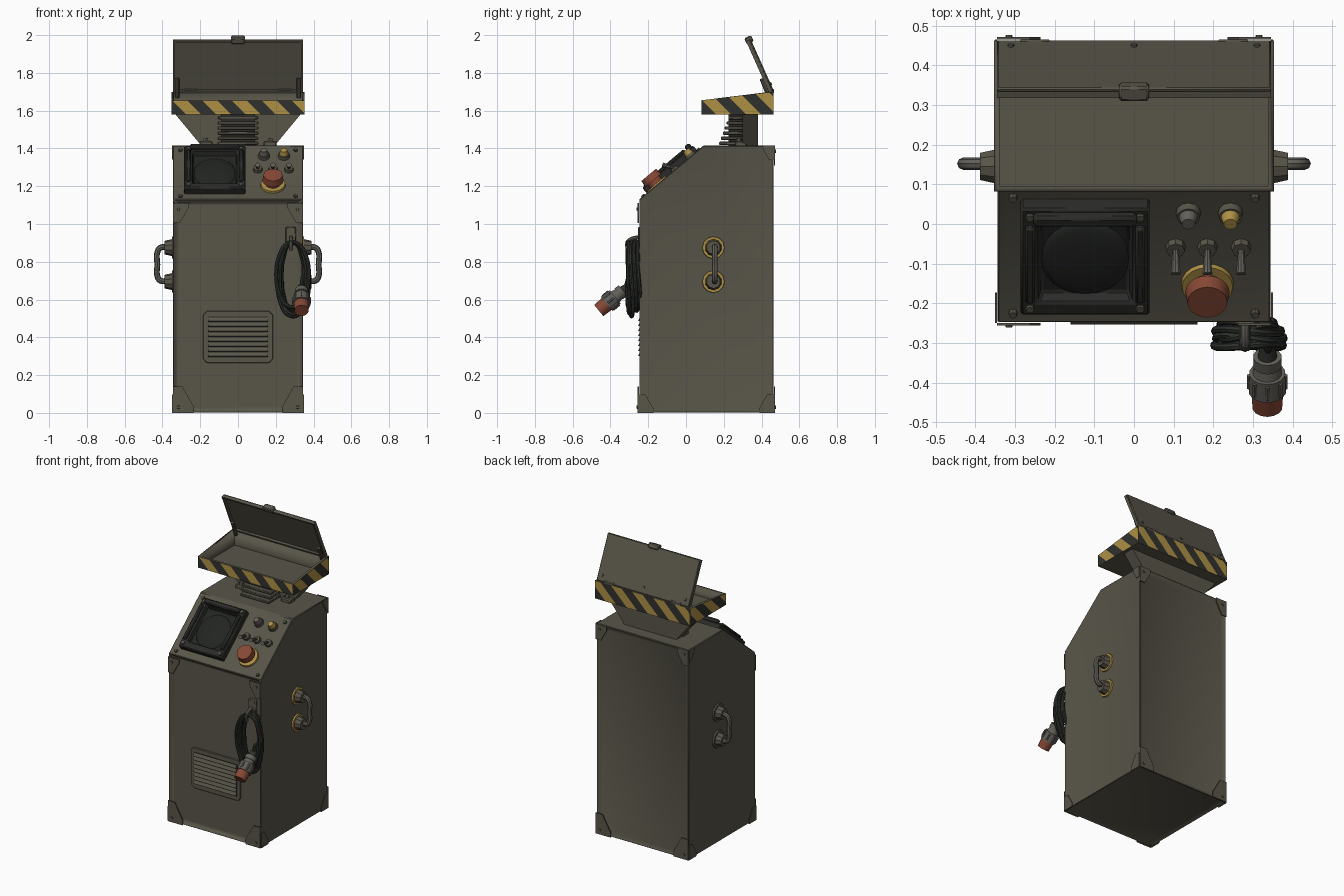
import bpy, bmesh, math, random
from mathutils import Vector, Matrix

random.seed(4)
cube = bpy.data.objects.get("Cube")
if cube:
    bpy.data.objects.remove(cube)


def material(name, r, g, b):
    m = bpy.data.materials.new(name)
    m.use_nodes = True
    m.diffuse_color = (r, g, b, 1)
    m.node_tree.nodes["Principled BSDF"].inputs["Base Color"].default_value = (r, g, b, 1)
    return m


OLIVE = material("olive paint", .098, .09, .066)
YELLOW = material("worn yellow", .42, .28, .06)
BLACK = material("stripe black", .03, .03, .027)
CHARCOAL = material("dark trim", .024, .025, .021)
GLASS = material("screen glass", .016, .018, .016)
RED = material("faded red", .24, .065, .036)
GREY = material("worn metal", .12, .115, .098)
RUBBER = material("cable rubber", .028, .032, .026)

X, Y, Z = Vector((1, 0, 0)), Vector((0, 1, 0)), Vector((0, 0, 1))
WORLD = Matrix.Identity(4)


def finish(name, bm, mats, bevel=0):
    mesh = bpy.data.meshes.new(name)
    bm.to_mesh(mesh)
    bm.free()
    ob = bpy.data.objects.new(name, mesh)
    bpy.context.collection.objects.link(ob)
    for m in mats:
        mesh.materials.append(m)
    bpy.ops.object.select_all(action='DESELECT')
    ob.select_set(True)
    bpy.context.view_layer.objects.active = ob
    bpy.ops.object.shade_smooth_by_angle(angle=math.radians(35))
    if bevel:
        mod = ob.modifiers.new("edge bevel", 'BEVEL')
        mod.width, mod.segments, mod.limit_method = bevel, 1, 'ANGLE'
    return ob


def box(name, loc, size, mat, M=WORLD, bevel=0):
    bm = bmesh.new()
    T = M @ Matrix.Translation(loc) @ Matrix.Diagonal((*size, 1))
    bmesh.ops.create_cube(bm, size=1, matrix=T)
    return finish(name, bm, [mat], bevel)


def cyl(name, a, b, r1, r2, mat, M=WORLD, sides=16):
    a, b = M @ Vector(a), M @ Vector(b)
    d = b - a
    T = Matrix.Translation((a + b) / 2) @ d.to_track_quat('Z', 'Y').to_matrix().to_4x4()
    bm = bmesh.new()
    bmesh.ops.create_cone(bm, cap_ends=True, segments=sides, radius1=r1, radius2=r2,
                          depth=d.length, matrix=T)
    return finish(name, bm, [mat])


def prism(name, pts, o, u, v, n, mat, bevel=0):
    """Outline in the u, v plane, pushed along n."""
    bm = bmesh.new()
    f = bm.faces.new([bm.verts.new(Vector(o) + u * p + v * q) for p, q in pts])
    ext = bmesh.ops.extrude_face_region(bm, geom=[f])
    bmesh.ops.translate(bm, vec=n, verts=[e for e in ext['geom'] if isinstance(e, bmesh.types.BMVert)])
    bmesh.ops.recalc_face_normals(bm, faces=bm.faces)
    return finish(name, bm, [mat], bevel)


def tube(name, pts, r, mat, cyclic=False):
    cu = bpy.data.curves.new(name, 'CURVE')
    cu.dimensions, cu.bevel_depth, cu.bevel_resolution = '3D', r, 2
    cu.resolution_u, cu.use_fill_caps = 5, True
    sp = cu.splines.new('BEZIER')
    sp.bezier_points.add(len(pts) - 1)
    for bp, p in zip(sp.bezier_points, pts):
        bp.co = p
        bp.handle_left_type = bp.handle_right_type = 'AUTO'
    sp.use_cyclic_u = cyclic
    cu.materials.append(mat)
    ob = bpy.data.objects.new(name, cu)
    bpy.context.collection.objects.link(ob)
    bpy.ops.object.select_all(action='DESELECT')
    ob.select_set(True)
    bpy.context.view_layer.objects.active = ob
    bpy.ops.object.convert(target='MESH')
    bpy.ops.object.shade_smooth_by_angle(angle=math.radians(40))


# Cabinet: extruded side profile with recessed panels on every face but the top
W, F, B, TOP, LIP = .345, -.25, .465, 1.415, 1.13
bm = bmesh.new()
outline = [(F, 0), (B, 0), (B, TOP), (.09, TOP), (F, LIP)]
side = bm.faces.new([bm.verts.new((-W, y, z)) for y, z in outline])
ext = bmesh.ops.extrude_face_region(bm, geom=[side])
bmesh.ops.translate(bm, vec=X * 2 * W, verts=[e for e in ext['geom'] if isinstance(e, bmesh.types.BMVert)])
bmesh.ops.recalc_face_normals(bm, faces=bm.faces)
bm.normal_update()
for f in list(bm.faces):
    n = f.normal
    if n.z < .9:
        depth = .02 if n.y < -.9 else .012 if n.y > .9 or n.z < -.9 else .006
        bmesh.ops.inset_individual(bm, faces=[f], thickness=.024, depth=-depth, use_even_offset=True)
finish("cabinet", bm, [OLIVE], .005)

# Corner braces with rivets
brace = [(0, 0), (.11, 0), (.11, .035), (.05, .14), (0, .14)]
for sx in (-1, 1):
    for sy, y, top in ((-1, F, 1.11), (1, B, TOP)):
        for z0, sv, s in ((0, 1, 1), (top, -1, .75)):
            pts = [(p * s, q * s) for p, q in brace]
            o = Vector((sx * W, y, z0))
            prism("corner_brace", pts, o, -X * sx, Z * sv, Y * sy * .006, OLIVE)
            r = o + Vector((-sx * .03, 0, sv * .03))
            cyl("brace_rivet", r, r + Y * sy * .011, .01, .008, OLIVE, sides=8)
            if z0 == 0 or sy > 0:
                prism("side_brace", [(p * .7, q * .7) for p, q in pts], o, -Y * sy, Z * sv,
                      X * sx * .005, OLIVE)

# Front vent with slats
PANEL = F + .02
ch = [(-.185, .285), (-.165, .265), (.165, .265), (.185, .285),
      (.185, .52), (.165, .54), (-.165, .54), (-.185, .52)]
prism("vent_plate", ch, (0, PANEL, 0), X, Z, -Y * .01, OLIVE, .003)
box("vent_opening", (0, PANEL - .011, .402), (.32, .004, .215), CHARCOAL)
for i in range(8):
    M = Matrix.Translation((0, PANEL - .016, .31 + i * .0265)) @ Matrix.Rotation(-.5, 4, 'X')
    box("vent_slat", (0, 0, 0), (.32, .006, .021), OLIVE, M)

# Side handles
for sx in (-1, 1):
    for z in (.695, .875):
        cyl("handle_backplate", (sx * .335, .145, z), (sx * .349, .145, z), .06, .058,
            YELLOW if sx > 0 else OLIVE, sides=12)
        cyl("handle_mount", (sx * .34, .145, z), (sx * .388, .145, z), .047, .036, OLIVE, sides=10)
    tube("side_handle", [(sx * x, .152, z) for x, z in
         ((.37, .7), (.41, .7), (.427, .725), (.427, .785), (.427, .85), (.41, .875), (.37, .875))],
         .0155, GREY)

# Sloped console: local y runs up the slope, local z points out of it
ANG = math.atan2(TOP - LIP, .09 - F)
CON = Matrix.Translation((0, F, LIP)) @ Matrix.Rotation(ANG, 4, 'X')


def up(y):
    return (y - F) / math.cos(ANG)


for sx in (-1, 1):
    for y in (.03, .41):
        cyl("console_screw", (sx * .305, y, -.01), (sx * .305, y, .006), .012, .01, OLIVE, CON, 8)

# Screen housing with sunken face, bulging glass and hood
bm = bmesh.new()
bmesh.ops.create_cube(bm, size=1, matrix=Matrix.Translation((-.123, up(-.075), .01))
                      @ Matrix.Diagonal((.325, .35, .05, 1)))
bm.normal_update()
face = max(bm.faces, key=lambda f: f.normal.z)
bmesh.ops.inset_individual(bm, faces=[face], thickness=.042, depth=0, use_even_offset=True)
bmesh.ops.inset_individual(bm, faces=[face], thickness=.01, depth=-.035, use_even_offset=True)
face.material_index = 1
bm.transform(CON)
finish("screen_housing", bm, [CHARCOAL, GLASS], .006)
bm = bmesh.new()
bmesh.ops.create_uvsphere(bm, u_segments=24, v_segments=12, radius=1,
                          matrix=CON @ Matrix.Translation((-.123, up(-.085), 0))
                          @ Matrix.Diagonal((.112, .12, .02, 1)))
finish("screen_glass", bm, [GLASS])
box("screen_hood", (-.123, up(-.075) + .15, .045), (.26, .034, .03), CHARCOAL, CON, .008)
for x in (-.262, .016):
    box("screen_guard", (x, up(-.075), .042), (.024, .25, .02), CHARCOAL, CON, .006)
    for y in (-.15, .15):
        cyl("screen_bolt", (x, up(-.075) + y, .03), (x, up(-.075) + y, .042), .012, .01, OLIVE, CON, 8)

# Indicator lamps, toggles and stop button
for x, mat in ((.137, GREY), (.243, YELLOW)):
    y = up(.025)
    cyl("lamp_collar", (x, y, -.01), (x, y, .014), .032, .029, OLIVE, CON, 12)
    cyl("lamp_cap", (x, y, .014), (x, y, .04), .024, .017, mat, CON, 12)
for x in (.105, .185, .27):
    y = up(-.06)
    cyl("toggle_collar", (x, y, -.01), (x, y, .012), .026, .023, OLIVE, CON, 8)
    cyl("toggle_lever", (x, y, .01), (x, y - .035, .06), .008, .013, GREY, CON, 10)
y = up(-.155)
cyl("stop_plate", (.185, y, -.01), (.185, y, .006), .067, .064, YELLOW, CON, 20)
cyl("stop_stem", (.185, y, .005), (.185, y, .03), .04, .04, RED, CON, 20)
cyl("stop_button", (.185, y, .028), (.185, y, .066), .056, .05, RED, CON, 20)

# Neck: tapered bracket and bellows
prism("neck_bracket", [(-.19, 1.41), (.19, 1.41), (.335, 1.585), (-.335, 1.585)],
      (0, .3, 0), X, Z, Y * .08, OLIVE)
for i in range(6):
    front = .175 + i * .01
    box("bellows_fold", (0, (front + .31) / 2, 1.427 + i * .027), (.215, .31 - front, .017), OLIVE, bevel=.004)
box("bellows_core", (0, .27, 1.5), (.18, .09, .17), CHARCOAL)
for sx in (-1, 1):
    box("neck_foot", (sx * .17, .29, 1.425), (.07, .06, .03), OLIVE, bevel=.006)
    cyl("foot_bolt", (sx * .17, .28, 1.43), (sx * .17, .28, 1.455), .016, .013, GREY, sides=6)

# Tray: open sloped box given wall thickness
TW, TF, TB, TZ, HF, HB = .353, .082, .462, 1.58, .075, .12
bm = bmesh.new()
rows = [[bm.verts.new((x, y, z)) for x, y, z in
         ((-TW, TF, a), (TW, TF, a), (TW, TB, b), (-TW, TB, b))]
        for a, b in ((TZ, TZ), (TZ + HF, TZ + HB))]
bm.faces.new(rows[0][::-1])
for i in range(4):
    j = (i + 1) % 4
    bm.faces.new((rows[0][i], rows[0][j], rows[1][j], rows[1][i]))
tray = finish("tray", bm, [OLIVE])
mod = tray.modifiers.new("walls", 'SOLIDIFY')
mod.thickness, mod.offset, mod.use_even_offset = .014, -1, True


def hazard_band(name, o, u, length, h0, h1, pitch=.079):
    """Wall skin cut along diagonals, painted in alternate colours."""
    bm = bmesh.new()
    o = Vector(o)
    bm.faces.new([bm.verts.new(p) for p in
                  (o, o + u * length, o + u * length + Z * h1, o + Z * h0)])
    for k in range(1, int((length + h1) / pitch) + 1):
        bmesh.ops.bisect_plane(bm, geom=bm.verts[:] + bm.edges[:] + bm.faces[:],
                               plane_co=o + u * k * pitch, plane_no=(u + Z).normalized())
    for f in bm.faces:
        d = (f.calc_center_median() - o).dot(u + Z)
        f.material_index = int(d // pitch) % 2
    finish(name, bm, [BLACK, YELLOW])


E = .003
hazard_band("front_hazard_band", (-TW, TF - E, TZ), X, 2 * TW, HF, HF)
hazard_band("back_hazard_band", (TW, TB + E, TZ), -X, 2 * TW, HB, HB)
hazard_band("left_hazard_band", (TW + E, TF, TZ), Y, TB - TF, HF, HB)
hazard_band("right_hazard_band", (-TW - E, TB, TZ), -Y, TB - TF, HB, HF)

# Open lid, leaning forward, with rim, latch and stays
LID = Matrix.Translation((0, .398, 1.84)) @ Matrix.Rotation(.42, 4, 'X')
box("lid", (0, 0, 0), (.69, .012, .3), OLIVE, LID, .004)
for s in (-1, 1):
    box("lid_side_rim", (s * .339, -.012, 0), (.012, .018, .3), OLIVE, LID)
    box("lid_edge_rim", (0, -.012, s * .144), (.67, .018, .012), OLIVE, LID)
    cyl("lid_stay", (s * .322, .44, 1.67), (s * .322, .4, 1.77), .011, .011, OLIVE, sides=8)
    box("hinge", (s * .25, .455, 1.705), (.08, .02, .025), OLIVE, bevel=.005)
for x in (-.31, 0, .31):
    cyl("lid_rivet", (x, .004, -.11), (x, .012, -.11), .009, .007, OLIVE, LID, 8)
box("lid_latch", (0, -.004, .15), (.076, .04, .035), OLIVE, LID, .006)

# Cable hook and hanging coil
box("hook_plate", (.28, PANEL - .012, .94), (.055, .024, .09), OLIVE, bevel=.005)
tube("cable_hook", [(.28, -.235, .93), (.28, -.29, .92), (.28, -.31, .9), (.28, -.305, .86)], .011, GREY)
for i in range(7):
    rx, rz = random.uniform(.06, .09), random.uniform(.17, .205)
    cx, cz = .287 + random.uniform(-.008, .008), .905 - rz
    tilt = random.uniform(-.012, .012)
    ring = [(cx + rx * math.cos(t), -.252 - i * .009 + tilt * math.sin(2 * t), cz + rz * math.sin(t))
            for t in (k * math.tau / 10 for k in range(10))]
    tube("cable_loop", ring, .0105, RUBBER, True)
box("cable_tie", (.28, -.28, .9), (.03, .08, .032), RUBBER, bevel=.006)
tube("cable_lead", [(.33, -.28, .55), (.365, -.285, .66), (.35, -.295, .72), (.336, -.32, .665)], .0105, RUBBER)

# Plug
A, D = Vector((.336, -.305, .672)), Vector((0, -.16, -.133))
for name, t0, t1, r1, r2, mat in (("plug_sleeve", 0, .22, .018, .026, RUBBER),
                                  ("plug_nut", .18, .32, .036, .036, GREY),
                                  ("plug_neck", .3, .46, .03, .038, GREY),
                                  ("plug_body", .44, .72, .046, .048, GREY),
                                  ("plug_cap", .72, .98, .041, .038, RED)):
    cyl(name, A + D * t0, A + D * t1, r1, r2, mat, sides=14)
for k in range(8):
    t = k * math.tau / 8
    off = (X * math.cos(t) + D.cross(X).normalized() * math.sin(t)) * .046
    cyl("plug_rib", A + D * .48 + off, A + D * .68 + off, .006, .006, GREY, sides=6)
